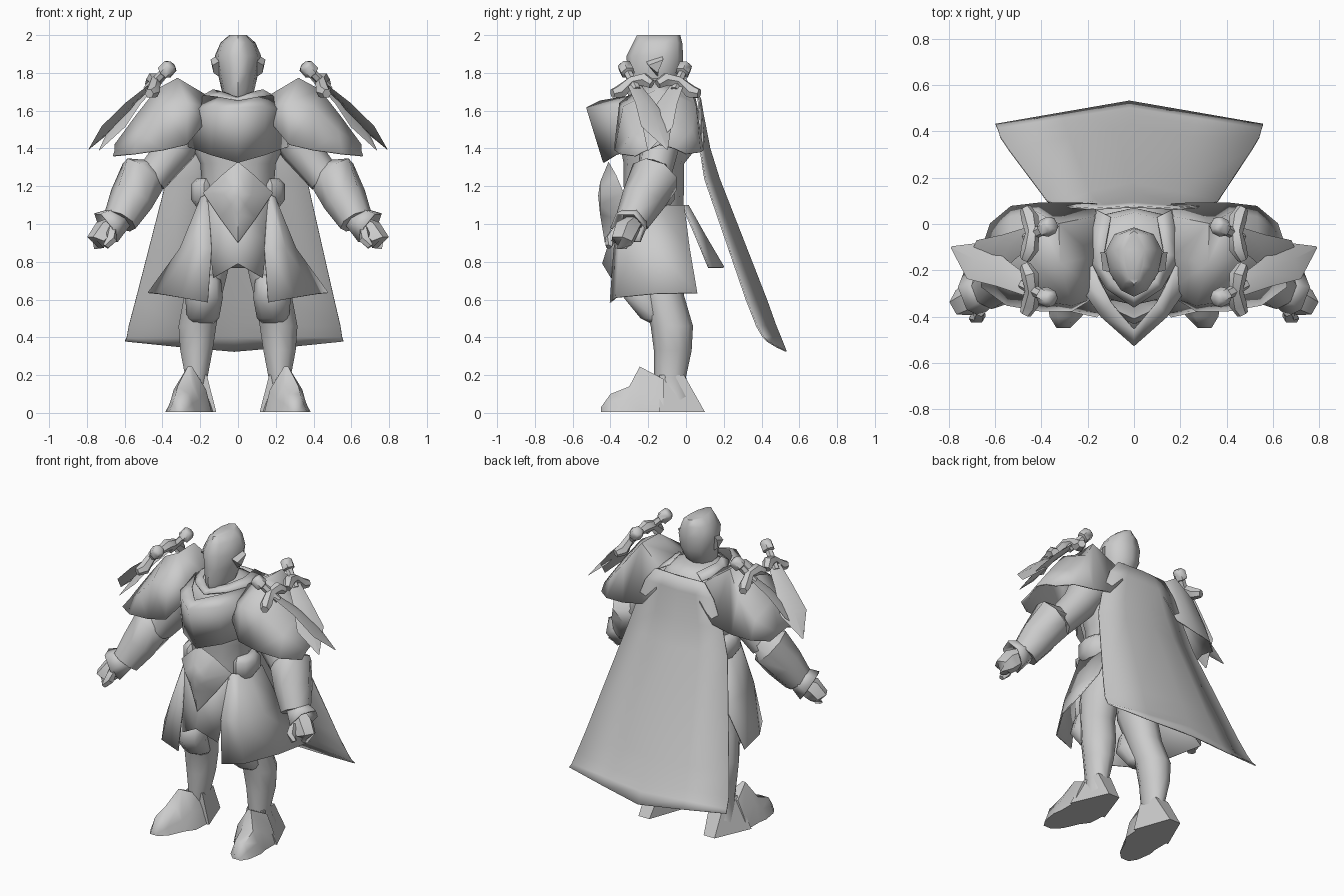
import bpy, bmesh, math
from mathutils import Vector

grey = bpy.data.materials.new("plain_grey")
grey.diffuse_color = (0.6, 0.6, 0.6, 1)


def loft(name, rows, closed=True, caps=True, mirror=False, thick=0, angle=50):
    """Skin rows of points; optionally cap, mirror in x and thicken."""
    bm = bmesh.new()
    vs = [[bm.verts.new(p) for p in r] for r in rows]
    n = len(rows[0])
    for a, b in zip(vs, vs[1:]):
        for i in range(n if closed else n - 1):
            j = (i + 1) % n
            bm.faces.new((a[i], a[j], b[j], b[i]))
    if closed and caps:
        bm.faces.new(vs[0])
        bm.faces.new(vs[-1])
    bmesh.ops.remove_doubles(bm, verts=bm.verts, dist=1e-4)
    bmesh.ops.recalc_face_normals(bm, faces=bm.faces)
    me = bpy.data.meshes.new(name)
    bm.to_mesh(me)
    bm.free()
    me.materials.append(grey)
    ob = bpy.data.objects.new(name, me)
    bpy.context.collection.objects.link(ob)
    bpy.ops.object.select_all(action='DESELECT')
    ob.select_set(True)
    bpy.context.view_layer.objects.active = ob
    bpy.ops.object.shade_smooth_by_angle(angle=math.radians(angle))
    if thick:
        m = ob.modifiers.new("thickness", 'SOLIDIFY')
        m.thickness, m.offset = thick, 0
    if mirror:
        m = ob.modifiers.new("mirror", 'MIRROR')
        m.use_mirror_merge = False
    return ob


def stack(name, rings, n=10, taper=0, **kw):
    """Horizontal ellipses (x, y, z, rx, ry), narrowed to the front by taper."""
    return loft(name, [[(x + rx * math.sin(t) * (1 - taper * math.cos(t)), y - ry * math.cos(t), z)
                        for t in (2 * math.pi * i / n for i in range(n))]
                       for x, y, z, rx, ry in rings], **kw)


def tube(name, path, n=8, flat=1.0, **kw):
    """Rings square to a path: (x, y, z, radius)."""
    pts = [Vector(p[:3]) for p in path]
    rows = []
    for i, p in enumerate(path):
        d = pts[min(i + 1, len(pts) - 1)] - pts[max(i - 1, 0)]
        q = d.to_track_quat('Z', 'Y')
        rows.append([pts[i] + q @ Vector((p[3] * math.cos(t), p[3] * flat * math.sin(t), 0))
                     for t in (2 * math.pi * k / n for k in range(n))])
    return loft(name, rows, **kw)


def both(half):
    """Extend a half row (centre point first) across x = 0."""
    return [(-x, y, z) for x, y, z in half[:0:-1]] + list(half)


# Head, ears and collar
stack("head", [(0, -.21, 1.66, .06, .09), (0, -.19, 1.71, .085, .125), (0, -.165, 1.80, .105, .145),
               (0, -.165, 1.89, .12, .15), (0, -.15, 1.96, .09, .13), (0, -.145, 2.0, .045, .115)],
      taper=.25, angle=60)
loft("ear", [[(.10, -.21, 1.86), (.10, -.13, 1.90), (.10, -.15, 1.78)],
             [(.135, -.20, 1.84), (.145, -.12, 1.87), (.13, -.15, 1.80)]], mirror=True)
loft("collar", [both([(0, -.36, 1.655), (.12, -.28, 1.67), (.20, -.14, 1.67), (.16, .06, 1.67)]),
                both([(0, -.30, 1.67), (.09, -.24, 1.70), (.13, -.13, 1.71), (.10, .03, 1.70)])],
     closed=False, thick=.008)

# Torso and hip pads
stack("torso", [(0, -.16, .95, .18, .14), (0, -.17, 1.2, .19, .16), (0, -.17, 1.32, .20, .16),
                (0, -.14, 1.42, .25, .21), (0, -.14, 1.58, .24, .21), (0, -.13, 1.67, .18, .18),
                (0, -.13, 1.70, .08, .10)], n=12, angle=60)
stack("hip_pad", [(.17, -.17, 1.09, .05, .08), (.18, -.17, 1.13, .07, .11),
                  (.18, -.17, 1.21, .07, .11), (.17, -.17, 1.24, .05, .08)], n=8, mirror=True)

# Keeled breastplate
loft("breastplate", [both([(0, -.435, 1.325), (.14, -.37, 1.365), (.265, -.22, 1.41)]),
                     both([(0, -.525, 1.615), (.14, -.40, 1.62), (.265, -.22, 1.60)]),
                     both([(0, -.455, 1.65), (.10, -.34, 1.67), (.18, -.18, 1.68)])],
     closed=False, thick=.008, angle=95)

# Diamond belt buckle
rim = [(0, -.41, 1.33), (.085, -.37, 1.26), (.185, -.33, 1.165), (.095, -.37, 1.03),
       (0, -.43, .90), (-.095, -.37, 1.03), (-.185, -.33, 1.165), (-.085, -.37, 1.26)]
loft("buckle", [[(0, -.33, 1.15)] * 8, rim,
                [(x * .4, -.455, 1.15 + (z - 1.15) * .4) for x, y, z in rim],
                [(0, -.465, 1.15)] * 8], caps=False, angle=75)

# Skirt: wrapped side plates, one front flap and one back flap
loft("side_skirt", [[(.16, -.32, 1.16), (.195, -.27, 1.14), (.205, -.17, 1.1), (.18, -.01, 1.1)],
                    [(.14, -.38, .87), (.25, -.35, .87), (.305, -.17, .87), (.295, .02, .87)],
                    [(.16, -.40, .585), (.30, -.37, .61), (.42, -.17, .63), (.475, .06, .635)]],
     closed=False, mirror=True, thick=.008, angle=60)
loft("front_flap", [both([(0, -.335, 1.16), (.165, -.32, 1.16)]),
                    both([(0, -.39, .95), (.155, -.36, .92)]),
                    both([(0, -.44, .79), (.13, -.395, .715)])], closed=False, thick=.008, angle=60)
loft("back_flap", [both([(0, .01, 1.1), (.16, -.02, 1.1)]), both([(0, .10, .94), (.19, .05, .94)]),
                   both([(0, .20, .77), (.21, .12, .77)])], closed=False, thick=.008)

# Legs, knee guards and boots
stack("leg", [(.12, -.16, 1.02, .10, .13), (.15, -.15, .80, .115, .13), (.185, -.12, .62, .105, .11),
              (.215, -.075, .46, .105, .112), (.22, -.07, .33, .09, .10), (.22, -.085, .19, .062, .085),
              (.24, -.06, .06, .07, .09)], n=10, mirror=True, angle=60)
stack("knee_guard", [(.175, -.19, .75, .05, .05), (.175, -.22, .70, .085, .09),
                     (.18, -.23, .61, .10, .10), (.185, -.16, .50, .085, .08),
                     (.19, -.14, .475, .06, .05)], n=8, mirror=True, angle=60)


def boot_row(x, y, w, h, top):
    return [(x - w, y, 0.005), (x - w * .75, y, h * .5), (x - w * top, y, h), (x + w * top, y, h),
            (x + w * .75, y, h * .5), (x + w, y, 0.005)]


loft("boot", [boot_row(.305, -.45, .03, .03, .6), boot_row(.295, -.40, .07, .10, .5),
              boot_row(.28, -.30, .10, .14, .4), boot_row(.255, -.245, .115, .245, .1),
              boot_row(.25, -.12, .12, .18, .4)], mirror=True, angle=60)
loft("heel", [[(.165, -.14, .2), (.28, -.14, .2), (.275, -.01, .2), (.175, -.01, .2)],
              [(.115, -.14, .005), (.385, -.14, .005), (.28, .10, .005), (.20, .10, .005)]], mirror=True)

# Arms, gauntlets and hands
tube("upper_arm", [(.24, -.13, 1.55, .13), (.33, -.14, 1.40, .105), (.46, -.17, 1.24, .09)], mirror=True)
tube("gauntlet", [(.44, -.15, 1.27, .07), (.505, -.165, 1.25, .135), (.565, -.225, 1.13, .118),
                  (.625, -.285, 1.015, .092)], mirror=True)
tube("wrist_cuff", [(.61, -.27, 1.04, .06), (.70, -.305, .98, .098)], n=6, caps=False, thick=.01, mirror=True)
tube("palm", [(.64, -.28, 1.0, .05), (.70, -.32, .96, .07), (.74, -.34, .91, .062),
              (.735, -.34, .87, .03)], n=6, mirror=True)
tube("thumb", [(.67, -.36, .97, .028), (.67, -.40, .92, .03), (.70, -.41, .88, .018)], n=5, mirror=True)

# Flared pauldrons with a raised inner crest
loft("pauldron", [
    [(.18, -.32, 1.53), (.175, -.27, 1.62), (.17, -.14, 1.68), (.17, .03, 1.66), (.16, .085, 1.54)],
    [(.27, -.375, 1.42), (.27, -.35, 1.64), (.32, -.17, 1.77), (.325, .0, 1.77), (.26, .09, 1.42)],
    [(.40, -.375, 1.39), (.40, -.33, 1.62), (.43, -.15, 1.71), (.42, .05, 1.63), (.40, .09, 1.39)],
    [(.55, -.35, 1.37), (.53, -.28, 1.49), (.54, -.14, 1.57), (.53, .03, 1.50), (.53, .075, 1.38)],
    [(.66, -.27, 1.36), (.65, -.21, 1.39), (.65, -.14, 1.42), (.64, -.06, 1.40), (.62, .0, 1.37)]],
     closed=False, mirror=True, thick=.008, angle=70)

# Pairs of crossed daggers on the shoulders
for label, y0, y1, y2, tip in (("front", -.33, -.39, -.18, (.79, -.10, 1.395)),
                               ("back", .0, .07, -.15, (.735, -.20, 1.39))):
    a, t = Vector((.35, y0, 1.845)), Vector(tip)
    at = lambda f, r, dz=0: (*(a.lerp(t, f) + Vector((0, 0, dz))), r)
    tube(label + "_dagger_grip", [at(0, .025), at(.02, .04), at(.1, .04), at(.11, .024), at(.3, .024)],
         n=6, mirror=True)
    ym = (y1 + y2) / 2
    tube(label + "_dagger_guard", [(.47, y1, 1.69, .025), (.45, y1 * .8 + y2 * .2, 1.70, .038),
                                   (.44, ym, 1.755, .03), (.45, y1 * .2 + y2 * .8, 1.765, .038),
                                   (.47, y2, 1.74, .025)], n=6, mirror=True)
    tube(label + "_dagger_blade", [at(.25, .04), at(.5, .06, .02), at(.75, .09, .01), at(1, .004)],
         n=4, flat=.2, mirror=True, angle=30)

# Cape with a centre crease and a curled hem, hanging slightly to one side: z, half width, y centre, y edge
cape = [(1.67, .18, .075, .065), (1.58, .25, .09, .07), (1.40, .32, .125, .075), (1.24, .37, .175, .10),
        (.60, .525, .425, .32), (.46, .56, .475, .375), (.40, .57, .50, .41), (.325, .578, .53, .43)]
loft("cape", [[(x - .02 * (1.67 - z) / 1.35, y, h) for x, y, h in
               both([(0, c, z), (w / 2, (c + e) / 2, z + (.025 if z < .35 else 0)),
                     (w, e, z + (.055 if z < .35 else 0))])] for z, w, c, e in cape],
     closed=False, thick=.008, angle=60)
